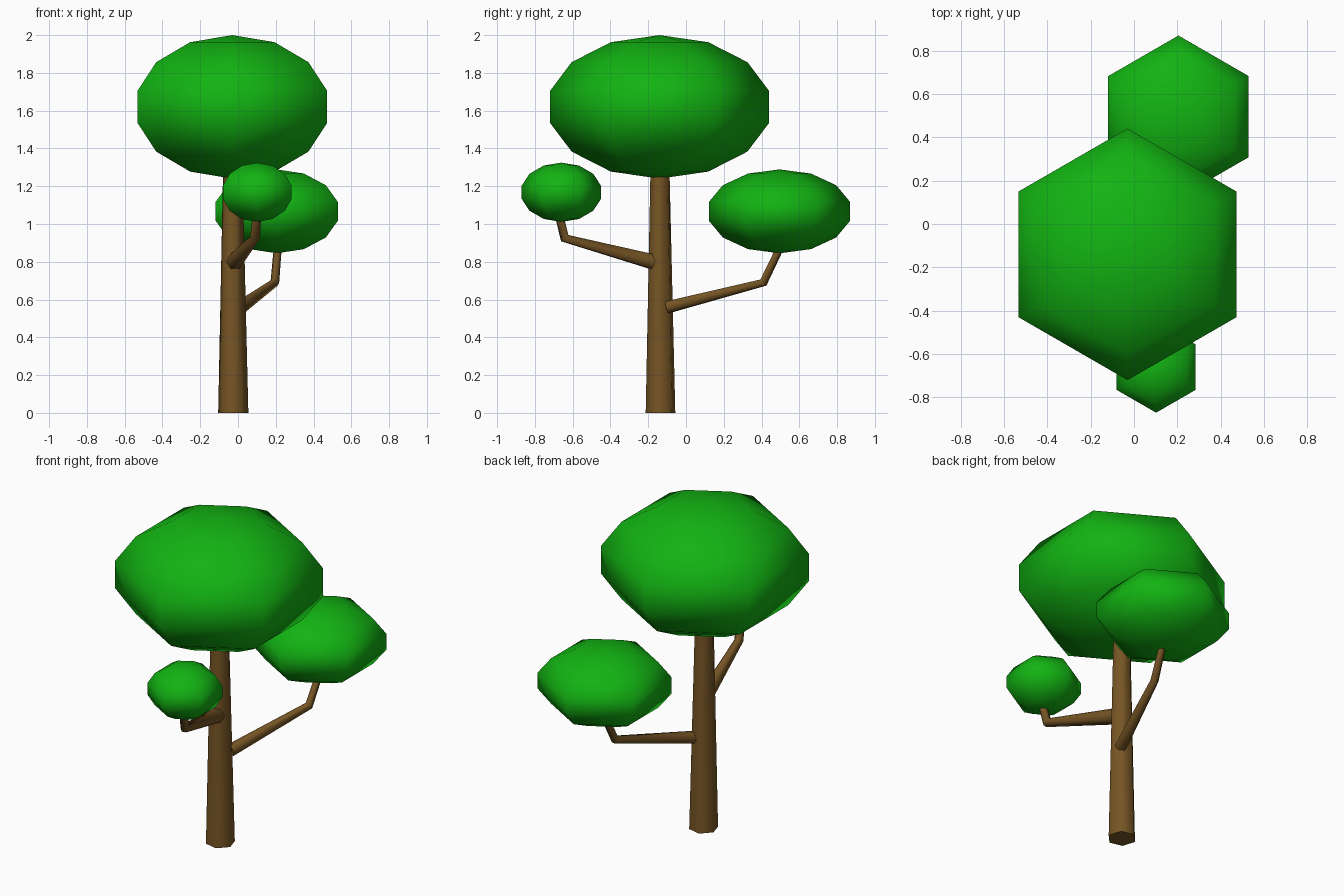
import bpy
import math
from mathutils import Vector

if "Cube" in bpy.data.objects:
    bpy.data.objects.remove(bpy.data.objects["Cube"])


def material(name, rgb):
    m = bpy.data.materials.new(name)
    m.diffuse_color = (*rgb, 1)
    m.use_nodes = True
    m.node_tree.nodes["Principled BSDF"].inputs["Base Color"].default_value = m.diffuse_color
    return m


LEAF = material("leaf_green", (0.006, 0.45, 0.006))
BARK = material("bark_brown", (0.18, 0.09, 0.018))
SIDES = 6


def ring(radius, phase):
    """Flat hexagon of points around the z axis."""
    angles = [math.radians(phase) + math.tau * i / SIDES for i in range(SIDES)]
    return [Vector((radius * math.cos(a), radius * math.sin(a), 0)) for a in angles]


def build(name, rings, mat, angle, poles=None):
    """Skin a stack of rings, ended by pole points or by flat caps."""
    verts = [v for r in rings for v in r]
    n, last = SIDES, (len(rings) - 1) * SIDES
    faces = [(k * n + i, k * n + (i + 1) % n, (k + 1) * n + (i + 1) % n, (k + 1) * n + i)
             for k in range(len(rings) - 1) for i in range(n)]
    if poles:
        low, high = len(verts), len(verts) + 1
        verts += poles
        for i in range(n):
            j = (i + 1) % n
            faces += [(low, j, i), (high, last + i, last + j)]
    else:
        faces += [tuple(reversed(range(n))), tuple(range(last, last + n))]
    mesh = bpy.data.meshes.new(name)
    mesh.from_pydata([tuple(v) for v in verts], [], faces)
    mesh.materials.append(mat)
    obj = bpy.data.objects.new(name, mesh)
    bpy.context.collection.objects.link(obj)
    bpy.ops.object.select_all(action='DESELECT')
    obj.select_set(True)
    bpy.context.view_layer.objects.active = obj
    bpy.ops.object.shade_smooth_by_angle(angle=math.radians(angle))
    return obj


def crown(name, center, half_length, half_height):
    """Squashed six-sided ball with seven bands."""
    c, bands = Vector(center), 7
    radius = half_length / math.sin(math.pi * 3 / bands)
    rings = []
    for k in range(1, bands):
        t = math.pi * k / bands
        level = c + Vector((0, 0, -half_height * math.cos(t)))
        rings.append([level + v for v in ring(radius * math.sin(t), 90)])
    up = Vector((0, 0, half_height))
    build(name, rings, LEAF, 75, [c - up, c + up])


def limb(name, points, radii, phase=0):
    """Tapered tube along a path, mitred at the bends."""
    pts = [Vector(p) for p in points]
    rings = []
    for i, p in enumerate(pts):
        direction = Vector()
        if i > 0:
            direction += (p - pts[i - 1]).normalized()
        if i < len(pts) - 1:
            direction += (pts[i + 1] - p).normalized()
        turn = direction.to_track_quat('Z', 'Y')
        if abs(direction.normalized().z) > 0.999:
            turn.identity()
        rings.append([p + turn @ v for v in ring(radii[i], phase)])
    build(name, rings, BARK, 70)


# Trunk and bent branches
limb("trunk", [(-0.025, -0.135, 0), (-0.028, -0.138, 1.4)], [0.082, 0.050], 47)
limb("rear_branch", [(0.015, -0.095, 0.56), (0.195, 0.41, 0.69), (0.215, 0.525, 0.93)],
     [0.036, 0.024, 0.021])
limb("front_branch", [(-0.02, -0.165, 0.797), (0.09, -0.642, 0.925), (0.105, -0.685, 1.10)],
     [0.046, 0.027, 0.023])

# Leaf crowns
crown("main_crown", (-0.03, -0.14, 1.62), 0.58, 0.38)
crown("rear_crown", (0.205, 0.495, 1.067), 0.374, 0.222)
crown("front_crown", (0.102, -0.66, 1.168), 0.21, 0.157)
